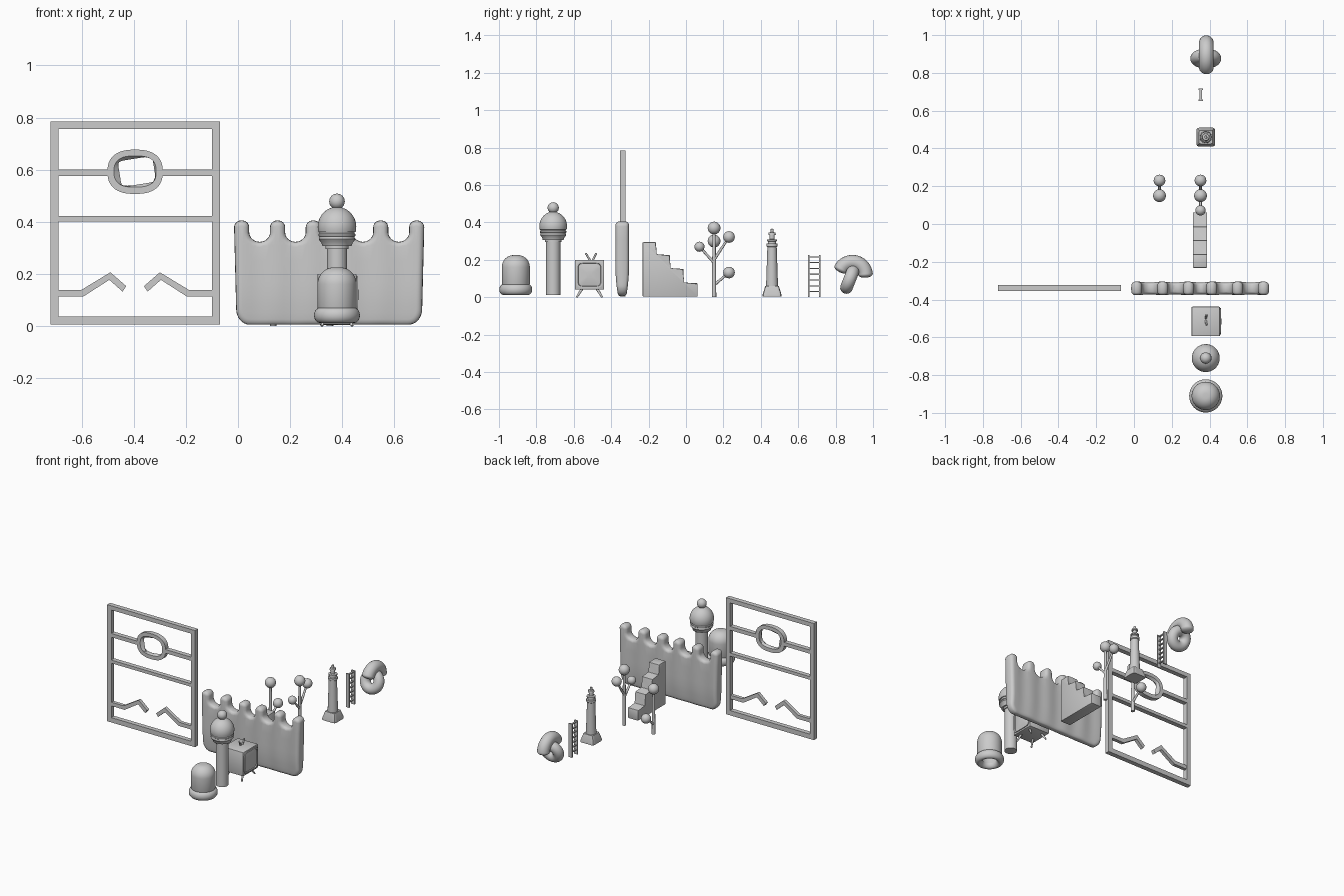
import bpy, bmesh, math
from mathutils import Vector, Matrix

if "Cube" in bpy.data.objects:
    bpy.data.objects.remove(bpy.data.objects["Cube"])
pi = math.pi

def finish(name, bm, smooth=True, angle=40):
    bmesh.ops.recalc_face_normals(bm, faces=bm.faces)
    me = bpy.data.meshes.new(name)
    bm.to_mesh(me); bm.free()
    ob = bpy.data.objects.new(name, me)
    bpy.context.collection.objects.link(ob)
    if smooth:
        bpy.ops.object.select_all(action='DESELECT')
        ob.select_set(True)
        bpy.context.view_layer.objects.active = ob
        bpy.ops.object.shade_smooth_by_angle(angle=math.radians(angle))
    return ob

def skin(bm, rings, closed=False, caps=True):
    vs = [[bm.verts.new(p) for p in r] for r in rings]
    n, m = len(vs[0]), len(vs)
    for k in range(m if closed else m - 1):
        a, b = vs[k], vs[(k + 1) % m]
        for i in range(n):
            bm.faces.new((a[i], a[(i + 1) % n], b[(i + 1) % n], b[i]))
    if caps and not closed:
        bm.faces.new(vs[0]); bm.faces.new(vs[-1])

def lathe(name, x, y, prof, n=40):
    bm = bmesh.new()
    skin(bm, [[(x + r * math.cos(2*pi*i/n), y + r * math.sin(2*pi*i/n), z) for i in range(n)] for r, z in prof])
    return finish(name, bm)

def box(name, lo, hi, bevel=0):
    bm = bmesh.new()
    lo, hi = Vector(lo), Vector(hi)
    bmesh.ops.create_cube(bm, size=1, matrix=Matrix.Translation((lo + hi) / 2) @ Matrix.Diagonal((*(hi - lo), 1)))
    if bevel:
        bmesh.ops.bevel(bm, geom=bm.edges[:], offset=bevel, segments=2, profile=.5, affect='EDGES')
    return finish(name, bm, bool(bevel))

def prism(name, pts, to3d, a, b, bevel=0):
    bm = bmesh.new()
    skin(bm, [[to3d(u, v, w) for u, v in pts] for w in (a, b)])
    if bevel:
        bmesh.ops.bevel(bm, geom=bm.edges[:], offset=bevel, segments=2, profile=.5, affect='EDGES')
    return finish(name, bm, bool(bevel))

def rod(name, a, b, r1, r2=None, n=12):
    a, b = Vector(a), Vector(b)
    bm = bmesh.new()
    q = (b - a).to_track_quat('Z', 'Y').to_matrix().to_4x4()
    bmesh.ops.create_cone(bm, cap_ends=True, segments=n, radius1=r1, radius2=r2 or r1, depth=(b - a).length,
                          matrix=Matrix.Translation((a + b) / 2) @ q)
    return finish(name, bm)

def ball(name, c, r):
    bm = bmesh.new()
    bmesh.ops.create_uvsphere(bm, u_segments=24, v_segments=14, radius=r, matrix=Matrix.Translation(c))
    return finish(name, bm)

def arc(cx, cz, rx, rz, a0, a1, n):
    return [(cx + rx * math.cos(math.radians(a0 + (a1 - a0) * i / n)),
             cz + rz * math.sin(math.radians(a0 + (a1 - a0) * i / n))) for i in range(n + 1)]

def superellipse(cx, cz, a, b, e, rot=0, n=48):
    out = []
    for i in range(n):
        t = 2 * pi * i / n
        c, s = math.cos(t), math.sin(t)
        k = (abs(c) ** e + abs(s) ** e) ** (-1 / e)
        u, v = a * k * c, b * k * s
        out.append((cx + u * math.cos(rot) - v * math.sin(rot), cz + u * math.sin(rot) + v * math.cos(rot)))
    return out

# Gate frame: stiles, rails, oval ring and broken zigzag bars
Y0, Y1, GX = -.354, -.323, -.395
for nm, x0, x1, z0, z1 in (("left_stile", -.72, -.69, .005, .785), ("right_stile", -.1, -.07, .005, .785),
                           ("top_rail", -.69, -.1, .757, .785), ("bottom_rail", -.69, -.1, .005, .037),
                           ("middle_rail", -.69, -.1, .401, .422), ("upper_rail_left", -.69, -.49, .575, .6),
                           ("upper_rail_right", -.3, -.1, .575, .6)):
    box("gate_" + nm, (x0, Y0, z0), (x1, Y1, z1))
zig = [(-.69, .138), (-.602, .138), (-.49, .206), (-.429, .153), (-.443, .132), (-.494, .177), (-.594, .113), (-.69, .113)]
for side, s in (("left", 1), ("right", -1)):
    prism("gate_zigzag_" + side, [(GX + s * (x - GX), z) for x, z in zig], lambda u, v, w: (u, w, v), Y0 + .004, Y1 - .004)
bm = bmesh.new()
outer, inner = superellipse(GX, .592, .106, .085, 2.5), superellipse(GX, .593, .081, .06, 2.7)
hole = superellipse(GX + .007, .593, .067, .05, 9, .16)
skin(bm, [[(x, y, z) for x, z in p] for p, y in
          ((outer, Y0), (outer, Y1), (inner, Y1), (hole, (Y0 + Y1) / 2), (inner, Y0))], closed=True)
finish("gate_oval_ring", bm, angle=30)

# Soft battlement wall: rounded outline, inset rings for the rounded rim, then bulged
teeth = [.014, .152, .289, .411, .548, .686]
out = arc(.045, .065, .052, .06, 180, 270, 8) + arc(.655, .065, .052, .06, 270, 360, 8)
for i in range(5, -1, -1):
    c = teeth[i]
    out += arc(c + .002, .379, .027, .026, 0, 90, 6) + arc(c - .002, .379, .027, .026, 90, 180, 6)
    if i:
        l, r = teeth[i - 1] + .029, c - .029
        out += arc((l + r) / 2, .36, (r - l) / 2, .037, 360, 180, 12)
N, T, B = len(out), .036, .021
def inset(d):
    res = []
    for i in range(N):
        a, b = out[i - 1], out[(i + 1) % N]
        tx, tz = b[0] - a[0], b[1] - a[1]
        L = math.hypot(tx, tz)
        res.append((out[i][0] - d * tz / L, out[i][1] + d * tx / L))
    return res
bm = bmesh.new()
rings = []
for k in range(-5, 6):
    a = k * pi / 10
    rings.append([(x, math.copysign(T - B, k) + B * math.sin(a) if k else 0, z) for x, z in inset(B * (1 - math.cos(a)))])
skin(bm, rings)
cuts = [((.0175 * i + .0001, 0, 0), (1, 0, 0)) for i in range(1, 40)] + [((0, 0, z), (0, 0, 1)) for z in (.05, .08, .12, .17, .25, .31)]
for co, no in cuts:
    bmesh.ops.bisect_plane(bm, geom=bm.verts[:] + bm.edges[:] + bm.faces[:], plane_co=co, plane_no=no)
for v in bm.verts:
    wave = .93 + .07 * math.cos(2 * pi * (v.co.x - .014) / .1344)
    v.co.y = v.co.y * wave * (1 - .4 * max(0, 1 - v.co.z / .14) ** 1.5) - .341
finish("battlement_wall", bm, angle=60)

# Bell-shaped jar with thick hollow base ring
X = .38
lathe("bell_jar", X, -.91, [(.001, .17), (.045, .15), (.05, .05)] + arc(.066, .041, .022, .029, 180, 430, 16)
      + [(.075, .072)] + arc(.012, .16, .063, .065, 0, 88, 12) + [(.001, .225)])

# Domed tower
lathe("tower_post", X, -.71, [(.038, .012), (.038, .3)])
lathe("tower_collar", X, -.71, [(.044, .295), (.044, .307), (.056, .307), (.06, .32), (.067, .328), (.07, .333), (.067, .34),
                                (.067, .343), (.071, .346), (.071, .353), (.067, .356), (.067, .362)])
lathe("tower_dome", X, -.71, [(.06, .358)] + arc(0, .38, .074, .077, -14, 88, 14))
ball("tower_ball", (X, -.71, .478), .03)

# Television with splayed legs and two aerials
box("television_body", (.305, -.594, .04), (.455, -.438, .2), .004)
TY, TZ = -.516, .12
bm = bmesh.new()
skin(bm, [[(x, y, z) for y, z in superellipse(TY, TZ, a, a, 7)] for x, a in
          ((.45, .07), (.461, .07), (.461, .062), (.456, .06), (.46, .04), (.462, .015))])
finish("television_screen", bm)
for sx in (-1, 1):
    for sy in (-1, 1):
        rod("television_leg", (X + sx * .045, TY + sy * .04, .045), (X + sx * .058, TY + sy * .068, 0), .008, .005)
for sy in (-1, 1):
    rod("television_aerial", (X, TY + .01 + sy * .006, .195), (X + .004, TY + .008 + sy * .028, .235), .006, .005)

# Staircase
stairs = [(-.232, .004), (.062, .004), (.062, .075), (-.014, .075), (-.014, .152), (-.086, .152),
          (-.086, .226), (-.16, .226), (-.16, .294), (-.232, .294)]
prism("staircase", stairs, lambda u, v, w: (w, u, v), .312, .387, .004)

# Ball trees: trunk, then branches given as start height, ball y, ball z, radius
for nm, x, top, branches in (("short", .135, .3, [(.065, .23, .132, .031)]),
                             ("tall", .352, .37, [(.2, .23, .322, .031), (.185, .072, .27, .027)])):
    rod(nm + "_tree_trunk", (x, .15, 0), (x, .15, top), .012, .008)
    ball(nm + "_tree_top", (x, .15, top), .034)
    for z0, by, bz, r in branches:
        rod(nm + "_tree_branch", (x, .15, z0), (x, by, bz), .008, .006)
        ball(nm + "_tree_ball", (x, by, bz), r)

# Lighthouse
bm = bmesh.new()
skin(bm, [[(x, y, z) for x, y in superellipse(X, .46, h, h, 9)] for h, z in ((.05, .004), (.05, .016), (.036, .06))])
finish("lighthouse_base", bm, angle=30)
lathe("lighthouse_tower", X, .46, [(.032, .058), (.025, .268), (.03, .272), (.03, .286), (.022, .288), (.021, .298), (.027, .3),
                                   (.027, .308), (.014, .31), (.014, .332), (.02, .334), (.018, .346), (.008, .348),
                                   (.007, .364), (.001, .367)], 24)

# Ladder
for y in (.652, .71):
    box("ladder_rail", (.341, y, 0), (.366, y + .008, .225))
for i in range(7):
    z = .03 + i * .031
    box("ladder_rung", (.348, .655, z - .003), (.359, .715, z + .003))

# Two linked rings: an arch across y and a closed tilted ring through it
def tube(name, c, u, v, R, r, a0, a1, n=36, m=18):
    c, u, v = Vector(c), Vector(u).normalized(), Vector(v).normalized()
    w = u.cross(v)
    full = a1 - a0 >= 360
    secs = [(math.radians(a0 + (a1 - a0) * i / n), r, 0) for i in range(n if full else n + 1)]
    if not full:
        ends = [(r * math.cos(t), r * .45 * math.sin(t)) for t in (.35, .8, 1.2, 1.5)]
        secs = [(secs[0][0], p, -q) for p, q in reversed(ends)] + secs + [(secs[-1][0], p, q) for p, q in ends]
    rings = []
    for a, rr, off in secs:
        d, t = u * math.cos(a) + v * math.sin(a), v * math.cos(a) - u * math.sin(a)
        rings.append([c + d * (R + rr * math.cos(2*pi*j/m)) + w * rr * math.sin(2*pi*j/m) + t * off for j in range(m)])
    bm = bmesh.new()
    skin(bm, rings, closed=full)
    finish(name, bm)
tube("arch_link", (X + .003, .89, .117), (0, 1, 0), (0, 0, 1), .07, .039, 4, 152)
tube("lower_link", (X, .876, .097), (1, 0, 0), (0, .37, .93), .048, .034, 0, 360)
